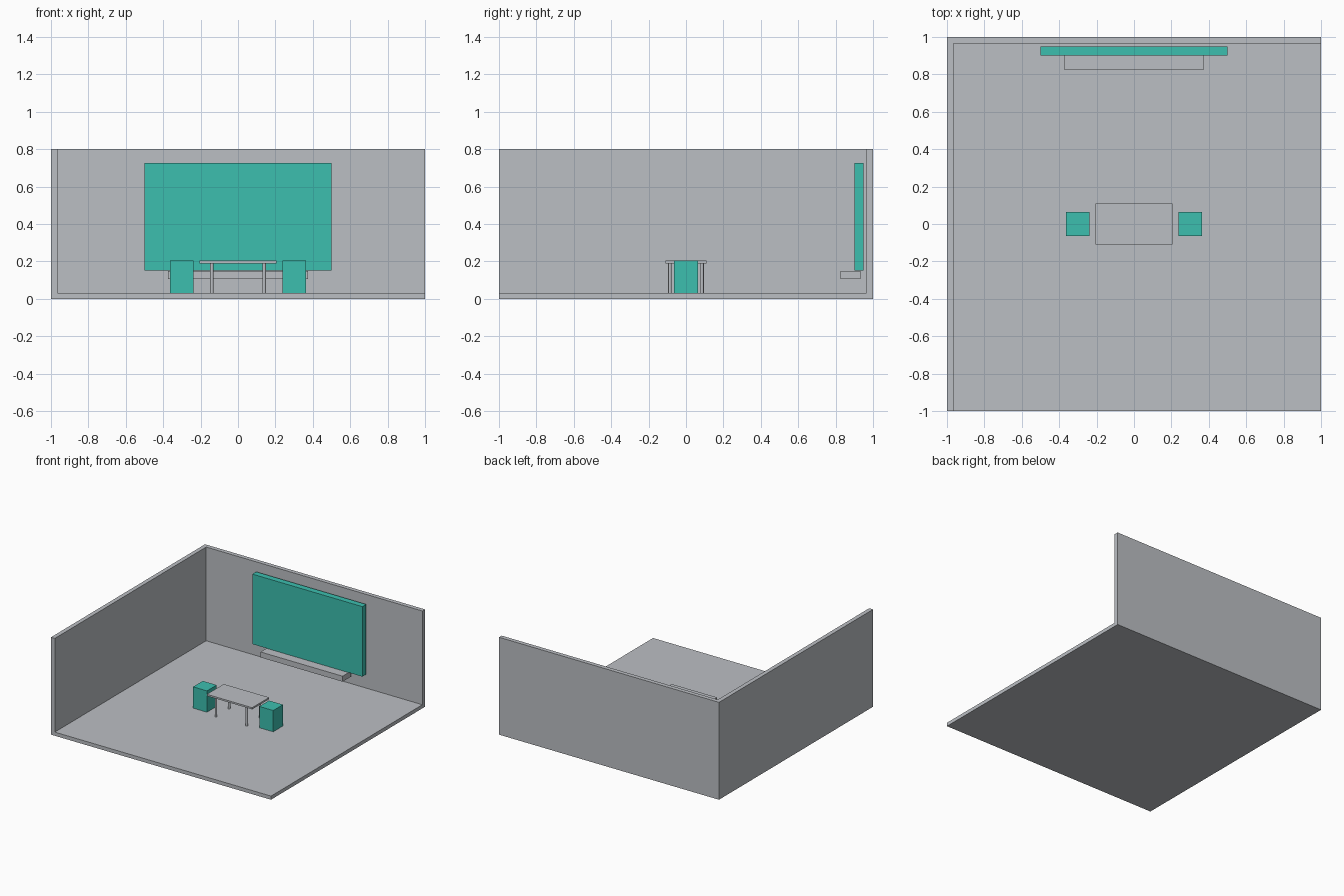
import bpy
import bmesh
from mathutils import Vector

default = bpy.data.objects.get("Cube")
if default:
    bpy.data.objects.remove(default, do_unlink=True)


def material(name, rgb):
    mat = bpy.data.materials.new(name)
    mat.use_nodes = True
    colour = (*rgb, 1)
    mat.diffuse_color = colour
    mat.node_tree.nodes["Principled BSDF"].inputs["Base Color"].default_value = colour
    return mat


grey = material("light grey", (0.50, 0.52, 0.55))
teal = material("teal", (0.045, 0.52, 0.43))


def finish(name, bm, mat):
    mesh = bpy.data.meshes.new(name)
    bm.to_mesh(mesh)
    bm.free()
    mesh.materials.append(mat)
    obj = bpy.data.objects.new(name, mesh)
    bpy.context.collection.objects.link(obj)
    return obj


def box(name, low, high, mat):
    low, high = Vector(low), Vector(high)
    bm = bmesh.new()
    bmesh.ops.create_cube(bm, size=1)
    bmesh.ops.scale(bm, vec=high - low, verts=bm.verts)
    bmesh.ops.translate(bm, vec=(low + high) / 2, verts=bm.verts)
    return finish(name, bm, mat)


def post(name, x, y, bottom, top, radius, mat):
    bm = bmesh.new()
    bmesh.ops.create_cone(bm, cap_ends=True, segments=24, radius1=radius,
                          radius2=radius, depth=top - bottom)
    bmesh.ops.translate(bm, vec=(x, y, (bottom + top) / 2), verts=bm.verts)
    obj = finish(name, bm, mat)
    for face in obj.data.polygons:
        face.use_smooth = abs(face.normal.z) < 0.5
    return obj


FLOOR = 0.03
WALL = 0.035

# Room shell: floor, back wall and right wall carved from one block
shell = box("room_shell", (-1, -1, 0), (1, 1, 0.8), grey)
cutter = box("room_cutter", (WALL - 1, -2, FLOOR), (2, 1 - WALL, 2), grey)
cutter.hide_render = True
cut = shell.modifiers.new("open room", 'BOOLEAN')
cut.operation = 'DIFFERENCE'
cut.solver = 'EXACT'
cut.object = cutter
bpy.context.view_layer.objects.active = shell
shell.select_set(True)
bpy.ops.object.modifier_apply(modifier=cut.name)
bpy.data.objects.remove(cutter, do_unlink=True)

# Wall board with the ledge beneath it
box("wall_board", (-0.5, 0.90, 0.152), (0.5, 0.95, 0.727), teal)
box("board_ledge", (-0.373, 0.825, 0.105), (0.373, 0.932, 0.15), grey)

# Table
box("table_top", (-0.206, -0.11, 0.19), (0.206, 0.11, 0.204), grey)
for side, x in (("right", -0.14), ("left", 0.14)):
    for end, y in (("front", -0.086), ("back", 0.086)):
        post(f"table_leg_{end}_{side}", x, y, FLOOR, 0.19, 0.009, grey)

# Stools at both ends of the table
for side, x in (("right", -0.301), ("left", 0.301)):
    box(f"stool_{side}", (x - 0.063, -0.063, FLOOR), (x + 0.063, 0.063, 0.205), teal)
